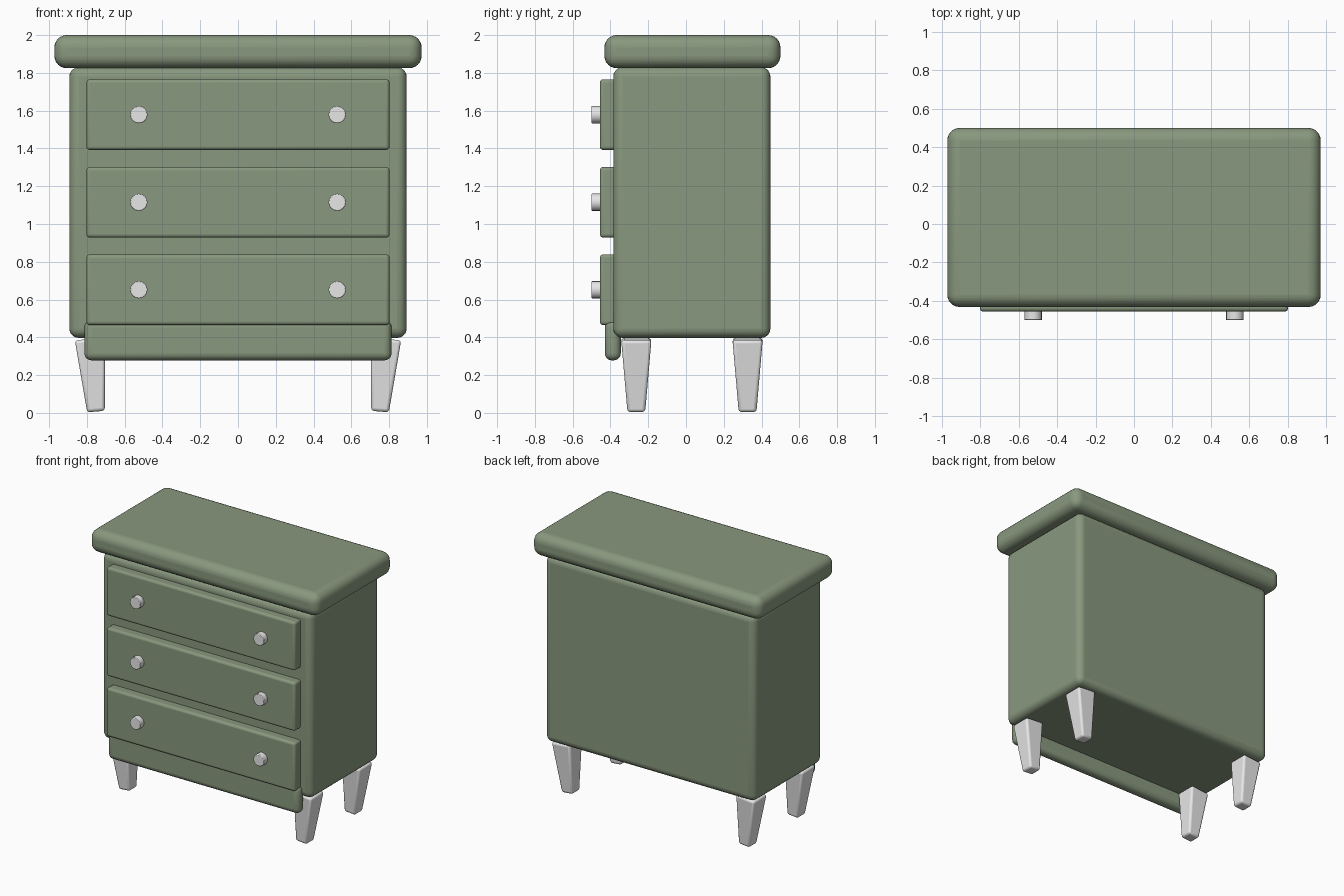
import bpy
import bmesh
import math
from mathutils import Matrix

default = bpy.data.objects.get("Cube")
if default:
    bpy.data.objects.remove(default, do_unlink=True)


def material(name, rgb):
    mat = bpy.data.materials.new(name)
    mat.use_nodes = True
    mat.diffuse_color = (*rgb, 1)
    mat.node_tree.nodes["Principled BSDF"].inputs["Base Color"].default_value = (*rgb, 1)
    return mat


green = material("sage green paint", (0.25, 0.315, 0.21))
grey = material("light grey", (0.8, 0.8, 0.8))


def finish(name, bm, mat, bevel, segments):
    """Turn a bmesh into a bevelled, smooth-shaded object."""
    mesh = bpy.data.meshes.new(name)
    bm.to_mesh(mesh)
    bm.free()
    mesh.materials.append(mat)
    obj = bpy.data.objects.new(name, mesh)
    bpy.context.collection.objects.link(obj)
    mod = obj.modifiers.new("rounded edges", "BEVEL")
    mod.width = bevel
    mod.segments = segments
    mod.limit_method = "ANGLE"
    mod.angle_limit = math.radians(40)
    bpy.ops.object.select_all(action="DESELECT")
    obj.select_set(True)
    bpy.context.view_layer.objects.active = obj
    bpy.ops.object.shade_smooth_by_angle(angle=math.radians(35))
    return obj


def box(name, x, y, z, mat, bevel, segments=5):
    """Rounded box from (min, max) ranges."""
    bm = bmesh.new()
    bmesh.ops.create_cube(bm, size=1)
    for v in bm.verts:
        v.co = [(a + b) / 2 + c * (b - a) for (a, b), c in zip((x, y, z), v.co)]
    return finish(name, bm, mat, bevel, segments)


# Carcass, top slab and front apron
box("cabinet_body", (-0.893, 0.893), (-0.385, 0.447), (0.397, 1.83), green, 0.05)
box("top_slab", (-0.972, 0.972), (-0.432, 0.5), (1.825, 2.0), green, 0.065, 6)
box("front_apron", (-0.813, 0.813), (-0.43, -0.345), (0.278, 0.49), green, 0.038)

# Drawers, each with a pair of round knobs
for label, z in (("bottom", 0.652), ("middle", 1.115), ("top", 1.579)):
    box(label + "_drawer", (-0.802, 0.802), (-0.456, -0.37),
        (z - 0.187, z + 0.187), green, 0.018, 4)
    for side, sign in (("left", 1), ("right", -1)):
        bm = bmesh.new()
        bmesh.ops.create_cone(bm, cap_ends=True, segments=16, radius1=0.046,
                              radius2=0.046, depth=0.055)
        place = Matrix.Translation((sign * 0.525, -0.4725, z))
        bmesh.ops.transform(bm, verts=bm.verts,
                            matrix=place @ Matrix.Rotation(math.pi / 2, 4, "X"))
        finish(f"{label}_{side}_knob", bm, grey, 0.004, 2)

# Tapered legs, tilted so their inner faces stand upright
for depth, y in (("front", -0.263), ("back", 0.326)):
    for side, sign in (("left", 1), ("right", -1)):
        bm = bmesh.new()
        bmesh.ops.create_cube(bm, size=1)
        for v in bm.verts:
            width = 0.16 if v.co.z > 0 else 0.094
            v.co.x *= width
            v.co.y *= width
            v.co.z *= 0.385
        place = Matrix.Translation((sign * 0.768, y, 0.199))
        tilt = Matrix.Rotation(sign * math.radians(4.8), 4, "Y")
        bmesh.ops.transform(bm, verts=bm.verts, matrix=place @ tilt)
        finish(f"{depth}_{side}_leg", bm, grey, 0.016, 3)
